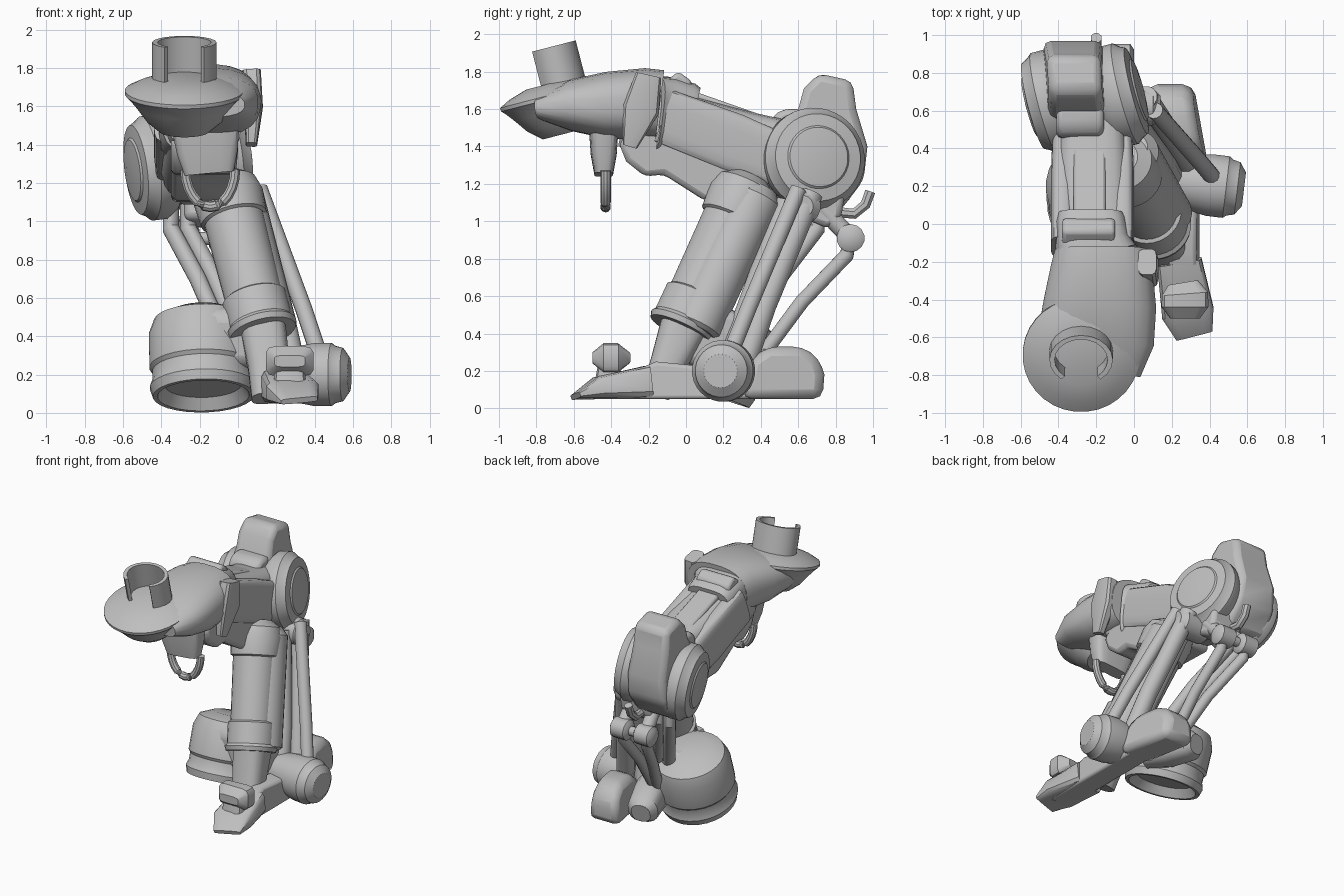
import bpy, bmesh, math
from mathutils import Vector

grey = bpy.data.materials.new("light_grey")
grey.diffuse_color = (0.52, 0.52, 0.52, 1)


def finish(name, bm, bevel=0.0, angle=35):
    bmesh.ops.recalc_face_normals(bm, faces=bm.faces)
    me = bpy.data.meshes.new(name)
    bm.to_mesh(me)
    bm.free()
    ob = bpy.data.objects.new(name, me)
    bpy.context.collection.objects.link(ob)
    me.materials.append(grey)
    if bevel:
        b = ob.modifiers.new("bevel", 'BEVEL')
        b.width, b.segments = bevel, 2
    bpy.context.view_layer.objects.active = ob
    ob.select_set(True)
    bpy.ops.object.shade_smooth_by_angle(angle=math.radians(angle))
    ob.select_set(False)
    return ob


def loft(name, rings, axis=None, n=20, power=2.0, bevel=0.0):
    """Rings are (x, y, z, half_width, half_depth); power above 2 squares the section."""
    bm = bmesh.new()
    pts = [Vector(r[:3]) for r in rings]
    loops = []
    for i, r in enumerate(rings):
        d = Vector(axis) if axis else pts[min(i + 1, len(pts) - 1)] - pts[max(i - 1, 0)]
        d.normalize()
        hint = Vector((1, 0, 0)) if abs(d.x) < 0.8 else Vector((0, 1, 0))
        u = (hint - d * hint.dot(d)).normalized()
        v = d.cross(u)
        loop = []
        for k in range(n):
            a = 2 * math.pi * (k + 0.5) / n
            c, s = math.cos(a), math.sin(a)
            c = math.copysign(abs(c) ** (2 / power), c)
            s = math.copysign(abs(s) ** (2 / power), s)
            loop.append(bm.verts.new(pts[i] + u * c * r[3] + v * s * r[-1]))
        loops.append(loop)
    for a, b in zip(loops, loops[1:]):
        for k in range(n):
            bm.faces.new((a[k], a[(k + 1) % n], b[(k + 1) % n], b[k]))
    bm.faces.new(loops[0][::-1])
    bm.faces.new(loops[-1])
    return finish(name, bm, bevel)


def turned(name, base, axis, profile, n=28):
    """Turned part: profile of (distance along axis, radius)."""
    b, d = Vector(base), Vector(axis).normalized()
    return loft(name, [(*(b + d * t), r, r) for t, r in profile], axis=axis, n=n)


def rod(name, points, r, n=12):
    return loft(name, [(*p, r, r) for p in points], n=n)


def slab(name, profile, x0, x1, bevel=0.03, taper=0.0, shear=0.0):
    """Side profile of (y, z) stretched from x0 to x1, narrowing upward, sheared along y."""
    bm = bmesh.new()
    zs = [p[1] for p in profile]
    y0 = min(p[0] for p in profile)
    f = lambda z: taper * (z - min(zs)) / (max(zs) - min(zs))
    a = [bm.verts.new((x0 + f(z) + shear * (y - y0), y, z)) for y, z in profile]
    b = [bm.verts.new((x1 - f(z) + shear * (y - y0), y, z)) for y, z in profile]
    n = len(a)
    bm.faces.new(a[::-1])
    bm.faces.new(b)
    for k in range(n):
        bm.faces.new((a[k], a[(k + 1) % n], b[(k + 1) % n], b[k]))
    return finish(name, bm, bevel)


# Tilted base drum with a rim and hollow underside
turned("base_drum", (-0.18, 0.09, 0.09), (-0.02, 0.33, 0.94),
       [(0.06, 0.2), (0.0, 0.24), (0.0, 0.265), (0.05, 0.28), (0.09, 0.265), (0.14, 0.265),
        (0.16, 0.28), (0.34, 0.28), (0.42, 0.25), (0.46, 0.16)])
slab("base_shoulder", [(-0.06, 0.25), (-0.06, 0.52), (0.05, 0.57), (0.34, 0.5), (0.4, 0.15)],
     -0.2, 0.2, 0.05)

# Foot: slim runner, front blocks, rear housing and its lobe
slab("foot_runner", [(-0.5, 0.05), (-0.45, 0.13), (-0.28, 0.2), (-0.16, 0.25), (0.35, 0.2), (0.42, 0.05)],
     0.17, 0.35, 0.02, 0.02)
loft("foot_toe", [(0.32, -0.59, 0.065, 0.1, 0.015), (0.285, -0.47, 0.11, 0.14, 0.06),
                  (0.24, -0.2, 0.14, 0.12, 0.09)], n=12, power=5)
loft("front_knob", [(0.27, -0.5, 0.27, 0.08, 0.03), (0.27, -0.44, 0.27, 0.125, 0.08),
                    (0.27, -0.37, 0.27, 0.125, 0.08), (0.26, -0.31, 0.27, 0.08, 0.03)], n=12, power=5)
loft("knob_neck", [(0.27, -0.42, 0.08, 0.09, 0.08), (0.27, -0.41, 0.24, 0.08, 0.06)], n=12, power=4)
slab("rear_housing", [(0.3, 0.05), (0.34, 0.26), (0.44, 0.33), (0.62, 0.33), (0.71, 0.27),
                      (0.74, 0.18), (0.73, 0.05)], 0.14, 0.4, 0.05, 0.03, -0.18)
loft("rear_lobe", [(-0.05, 0.62, 0.15, 0.07, 0.07), (-0.04, 0.58, 0.16, 0.11, 0.1),
                   (0.02, 0.4, 0.19, 0.12, 0.13), (0.1, 0.25, 0.2, 0.1, 0.12)], n=16, power=2.5)
turned("side_motor", (0.2, 0.23, 0.2), (1, -0.12, 0),
       [(0, 0.13), (0.12, 0.15), (0.2, 0.165), (0.29, 0.165), (0.31, 0.15), (0.35, 0.14), (0.385, 0.09)])

# Lower arm: ankle stem, collar, main cylinder, rear spine and rounded top
loft("ankle_stem", [(0.18, -0.16, 0.08, 0.11, 0.08), (0.16, -0.09, 0.25, 0.11, 0.1),
                    (0.13, -0.01, 0.44, 0.12, 0.13)], n=16, power=3)
low, lean = (0.13, -0.03, 0.42), (-0.22, 0.4, 0.86)
turned("lower_collar", low, lean, [(0, 0.14), (0, 0.175), (0.03, 0.185), (0.05, 0.17), (0.2, 0.17), (0.22, 0.14)])
turned("lower_cylinder", low, lean, [(0.05, 0.15), (0.66, 0.158), (0.67, 0.175), (0.8, 0.185),
                                     (0.87, 0.165), (0.92, 0.1)])
turned("lower_spine", (0.17, 0.04, 0.42), lean, [(0, 0.12), (0.02, 0.145), (0.8, 0.145), (0.86, 0.1)])

# Side linkage rods
rod("outer_rod", [(0.44, 0.22, 0.25), (0.34, 0.34, 0.55), (0.11, 0.6, 1.17)], 0.045)
rod("middle_rod", [(0.3, 0.3, 0.2), (0.22, 0.42, 0.55), (0.06, 0.67, 1.15)], 0.065)
rod("inner_rod", [(0.2, 0.24, 0.25), (0.16, 0.32, 0.5), (0.0, 0.54, 1.1)], 0.065)
turned("rod_head", (0.1, 0.62, 1.08), (-1, 0, 0), [(-0.04, 0.06), (0, 0.1), (0.2, 0.1), (0.24, 0.06)], 16)

# Rear linkage rods with knuckles
slab("rear_hinge_block", [(0.62, 1.02), (0.66, 1.2), (0.85, 1.15), (0.83, 1.02), (0.76, 0.96)], -0.28, -0.02, 0.03)
for i, x in enumerate((-0.27, -0.07)):
    rod("rear_rod_%d" % i, [(x * 0.2, 0.42, 0.3), (x * 0.55, 0.62, 0.57), (x, 0.86, 0.82), (x, 0.88, 0.95)], 0.04)
    turned("rear_knuckle_%d" % i, (x - 0.08, 0.88, 0.91), (1, 0, 0),
           [(0, 0.045), (0.02, 0.075), (0.13, 0.075), (0.15, 0.045)], 14)
    rod("knuckle_link_%d" % i, [(x * 0.9, 0.7, 1.1), (x, 0.87, 0.92)], 0.05)
for i, x in enumerate((0.0, 0.09)):
    rod("left_rod_%d" % i, [(-0.1 + x, 0.35, 0.45), (-0.21 + x, 0.5, 0.7), (-0.35 + x, 0.7, 0.96),
                            (-0.35 + x, 0.7, 1.15)], 0.045)
turned("knuckle_shaft", (-0.3, 0.88, 0.91), (1, 0, 0), [(0, 0.035), (0.27, 0.035)], 12)
rod("rear_hook", [(-0.2, 0.8, 1.05), (-0.2, 0.9, 1.04), (-0.2, 0.96, 1.09), (-0.2, 0.985, 1.16)], 0.03, 8)

# Elbow: central yoke and two capped discs
slab("elbow_yoke", [(0.55, 1.12), (0.5, 1.45), (0.6, 1.6), (0.63, 1.71), (0.71, 1.79), (0.89, 1.75),
                    (0.91, 1.6), (0.97, 1.4), (0.95, 1.22), (0.82, 1.05)], -0.47, -0.13, 0.04, 0.03, -0.05)
disc = [(0, 0.24), (0.05, 0.275), (0.12, 0.275), (0.15, 0.25), (0.18, 0.235), (0.19, 0.17), (0.2, 0.16), (0.21, 0.08)]
turned("right_disc", (-0.16, 0.66, 1.32), (0.95, 0.25, 0.12), disc, 36)
turned("left_disc", (-0.36, 0.67, 1.29), (-0.95, -0.25, -0.12), disc, 36)

# Upper arm: squared body, belly, top plate and side rails
loft("upper_arm", [(-0.22, 0.62, 1.3, 0.17, 0.22), (-0.22, 0.3, 1.38, 0.19, 0.21),
                   (-0.21, 0.0, 1.47, 0.18, 0.2), (-0.19, -0.3, 1.57, 0.18, 0.18)], n=24, power=4)
slab("arm_belly", [(-0.36, 1.42), (-0.32, 1.32), (-0.22, 1.24), (-0.12, 1.25), (0.1, 1.11), (0.4, 1.1),
                   (0.4, 1.4), (-0.2, 1.55)], -0.35, -0.02, 0.03)
slab("arm_top_plate", [(0.52, 1.4), (0.48, 1.54), (0.4, 1.57), (0.0, 1.71), (-0.1, 1.55)], -0.32, -0.15, 0.015)
for i, x in enumerate((-0.38, -0.06)):
    loft("arm_rail_%d" % i, [(x, 0.52, 1.32, 0.05, 0.14), (x, 0.25, 1.42, 0.06, 0.16),
                             (x, -0.12, 1.56, 0.06, 0.15)], n=16, power=4)
slab("arm_shoulder_block", [(0.44, 1.4), (0.46, 1.56), (0.52, 1.6), (0.62, 1.6), (0.62, 1.4)], -0.41, -0.16, 0.03)

# Wrist: clamp band, housing, brackets
loft("wrist_band", [(-0.23, 0.03, 1.52, 0.18, 0.2), (-0.23, -0.01, 1.53, 0.19, 0.215),
                    (-0.22, -0.12, 1.56, 0.2, 0.215), (-0.19, -0.2, 1.57, 0.22, 0.21)], n=24, power=4)
slab("wrist_top_block", [(0.03, 1.66), (0.03, 1.75), (-0.04, 1.8), (-0.11, 1.75), (-0.15, 1.66)], -0.38, -0.1, 0.02)
loft("wrist_housing", [(-0.17, -0.14, 1.62, 0.25, 0.19), (-0.17, -0.22, 1.63, 0.27, 0.19),
                       (-0.18, -0.42, 1.62, 0.3, 0.18), (-0.2, -0.6, 1.62, 0.31, 0.14),
                       (-0.23, -0.76, 1.61, 0.27, 0.07)], n=24, power=2.6)
loft("wrist_bracket", [(0.07, -0.2, 1.78, 0.05, 0.07), (0.08, -0.24, 1.6, 0.05, 0.1),
                       (0.07, -0.3, 1.4, 0.03, 0.04)], n=12, power=4)

# Tool head: tilted bowl and an open-fronted socket
tilt = (0, -0.25, 0.97)
turned("tool_bowl", (-0.28, -0.64, 1.47), tilt,
       [(0, 0.13), (0.06, 0.2), (0.13, 0.25), (0.18, 0.29), (0.2, 0.31), (0.22, 0.31), (0.25, 0.25), (0.28, 0.15)], 32)
bm = bmesh.new()
base, up, back = Vector((-0.28, -0.665, 1.72)), Vector(tilt), Vector((0, 0.97, 0.25))
rings = []
for k in range(17):
    a = math.radians(-52 + 284 * k / 16)
    rings.append([bm.verts.new(base + Vector((r * math.cos(a), 0, 0)) + back * (r * 0.8 * math.sin(a)) + up * h)
                  for r, h in ((0.168, 0), (0.168, 0.22), (0.14, 0.22), (0.14, 0))])
for a, b in zip(rings, rings[1:]):
    for j in range(4):
        bm.faces.new((a[j], a[(j + 1) % 4], b[(j + 1) % 4], b[j]))
bm.faces.new(rings[0])
bm.faces.new(rings[-1][::-1])
finish("tool_socket", bm)

# Hanging cable loop and its clamp
loft("cable_clamp", [(-0.17, -0.44, 1.5, 0.18, 0.08), (-0.16, -0.44, 1.36, 0.16, 0.07),
                     (-0.15, -0.44, 1.25, 0.13, 0.05)], n=16, power=4)
rod("cable_loop", [(-0.145 - 0.13 * math.cos(math.pi * k / 12), -0.43,
                    1.27 - 0.195 * math.sin(math.pi * k / 12)) for k in range(13)], 0.028, 10)
